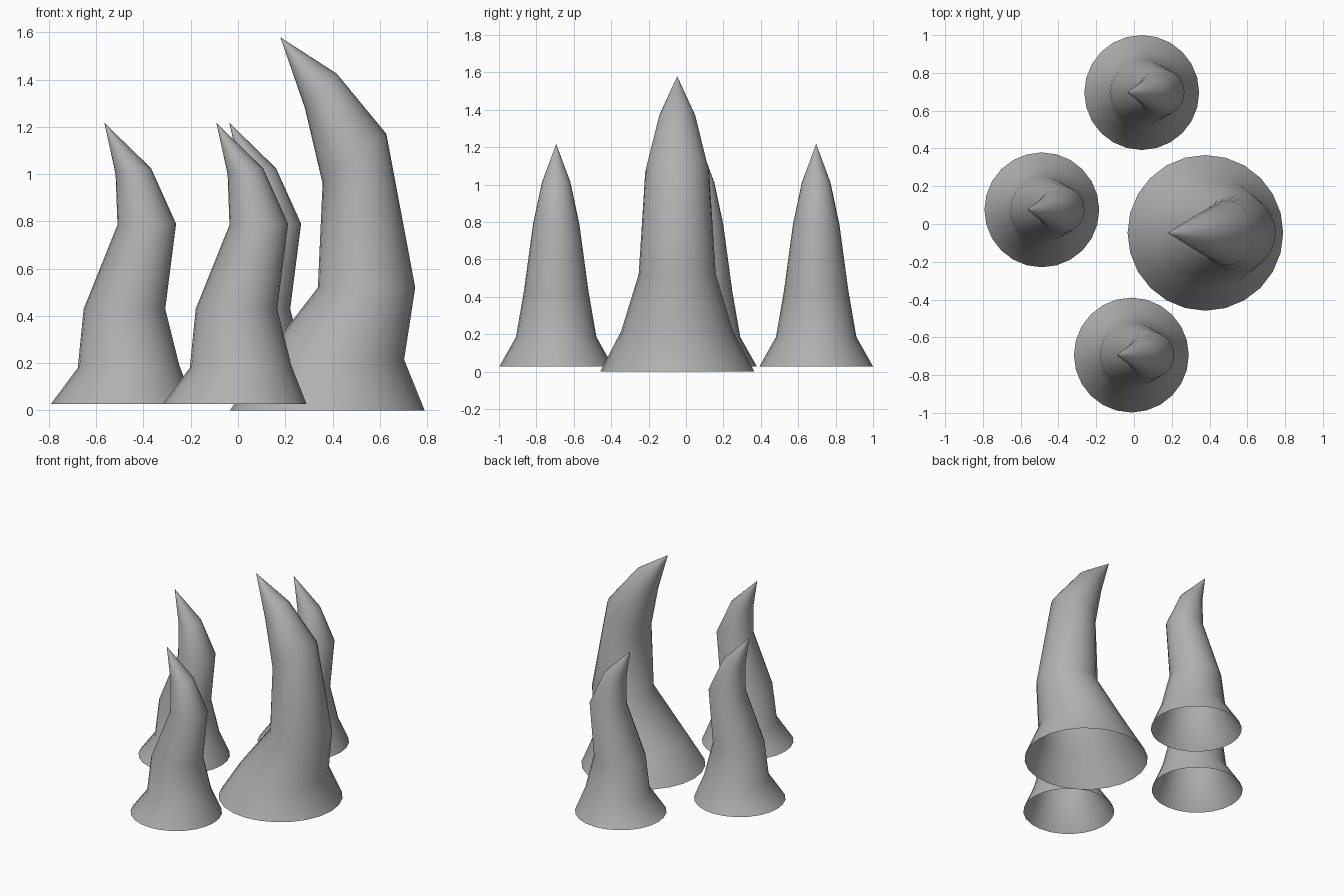
import bpy, bmesh
from math import cos, sin, tau

if "Cube" in bpy.data.objects:
    bpy.data.objects.remove(bpy.data.objects["Cube"])

SIDES = 24

# Each ring: left x, left z, right x, right z, relative to the base centre.
# The last ring is a tiny one at the point, which keeps the tip shading clean.
SMALL = [(-0.304, 0.027, 0.304, 0.027), (-0.19, 0.18, 0.24, 0.19),
         (-0.165, 0.43, 0.18, 0.43), (-0.022, 0.785, 0.226, 0.79),
         (-0.03, 1.0, 0.12, 1.025), (-0.077, 1.215, -0.076, 1.2155)]

LARGE = [(-0.412, 0.0, 0.412, 0.0), (-0.275, 0.215, 0.325, 0.215),
         (-0.04, 0.52, 0.372, 0.52), (-0.02, 0.96, 0.25, 1.17),
         (-0.095, 1.28, 0.04, 1.425), (-0.198, 1.577, -0.197, 1.578)]

grey = bpy.data.materials.new("grey")
grey.diffuse_color = (0.44, 0.44, 0.44, 1)
grey.use_nodes = True
grey.node_tree.nodes["Principled BSDF"].inputs["Base Color"].default_value = grey.diffuse_color


def horn(name, x, y, rings):
    """Loft tilted circular rings into an open-bottomed curved spike."""
    bm = bmesh.new()
    loops = []
    for lx, lz, rx, rz in rings:
        cx, cz = (lx + rx) / 2, (lz + rz) / 2
        dx, dz = (rx - lx) / 2, (rz - lz) / 2
        r = (dx * dx + dz * dz) ** 0.5
        loops.append([bm.verts.new((cx + dx * cos(tau * i / SIDES),
                                    r * sin(tau * i / SIDES),
                                    cz + dz * cos(tau * i / SIDES)))
                      for i in range(SIDES)])
    for a, b in zip(loops, loops[1:]):
        for i in range(SIDES):
            j = (i + 1) % SIDES
            bm.faces.new((a[i], a[j], b[j], b[i]))
    for f in bm.faces:
        f.smooth = True
    me = bpy.data.meshes.new(name)
    bm.to_mesh(me)
    bm.free()
    me.materials.append(grey)
    ob = bpy.data.objects.new(name, me)
    ob.location = (x, y, 0)
    bpy.context.collection.objects.link(ob)


# One large spike with three small ones around it
horn("large_spike", 0.378, -0.047, LARGE)
for label, x, y in (("left", -0.488, 0.075), ("back", 0.041, 0.696), ("front", -0.014, -0.694)):
    horn("small_spike_" + label, x, y, SMALL)
